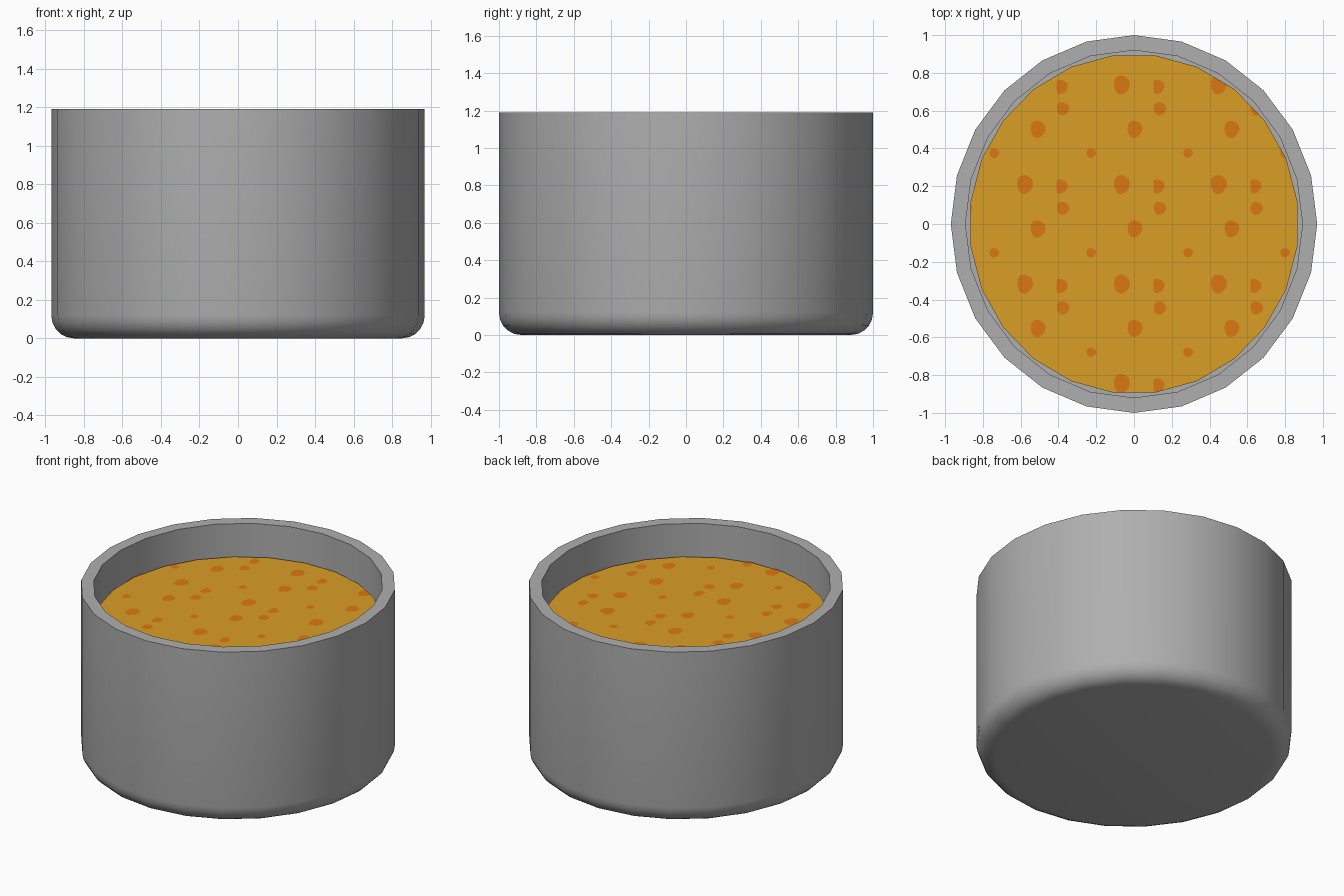
import bpy, bmesh, math
from mathutils import Vector

if "Cube" in bpy.data.objects:
    bpy.data.objects.remove(bpy.data.objects["Cube"])

SX = 0.97      # the pot is slightly narrower in x
SIDES = 24
LIQUID_Z = 0.97


def material(name, rgb):
    m = bpy.data.materials.new(name)
    m.diffuse_color = (*rgb, 1)
    m.use_nodes = True
    m.node_tree.nodes["Principled BSDF"].inputs["Base Color"].default_value = m.diffuse_color
    return m


def finish(bm, name, mat):
    me = bpy.data.meshes.new(name)
    bm.to_mesh(me)
    bm.free()
    me.materials.append(mat)
    ob = bpy.data.objects.new(name, me)
    bpy.context.collection.objects.link(ob)
    return ob


def ring(bm, r, z, offset=0.0):
    return [bm.verts.new((SX * r * math.cos(2 * math.pi * (i + offset) / SIDES),
                          r * math.sin(2 * math.pi * (i + offset) / SIDES), z))
            for i in range(SIDES)]


grey = material("grey metal", (0.43, 0.43, 0.43))
soup = material("golden soup", (0.70, 0.34, 0.019))
orange = material("orange spots", (0.71, 0.19, 0.006))

# Pot: rounded base, outer wall, flat rim, hollow inside
bev = 0.12
profile = [(1 - bev + bev * math.sin(a), bev - bev * math.cos(a))
           for a in (math.pi / 2 * k / 5 for k in range(6))]
profile += [(1.0, 1.19), (0.92, 1.19), (0.92, 0.10)]
bm = bmesh.new()
rings = [ring(bm, r, z) for r, z in profile]
for a, b in zip(rings, rings[1:]):
    for i in range(SIDES):
        j = (i + 1) % SIDES
        bm.faces.new((a[i], a[j], b[j], b[i]))
bm.faces.new(rings[0][::-1])
bm.faces.new(rings[-1])
bmesh.ops.recalc_face_normals(bm, faces=bm.faces[:])
pot = finish(bm, "pot", grey)
bpy.context.view_layer.objects.active = pot
pot.select_set(True)
bpy.ops.object.shade_smooth_by_angle(angle=math.radians(35))
pot.select_set(False)

# Soup surface: disc turned by half a side
bm = bmesh.new()
outline = ring(bm, 0.90, LIQUID_Z, 0.5)
rim = [v.co.copy() for v in outline]
bm.faces.new(outline)
finish(bm, "soup_surface", soup)

# Spots: one small group repeated on a grid: x, y, half width, half height, left cut
group = [(-0.065, 0.21, 0.043, 0.051, 1), (0.125, 0.20, 0.036, 0.038, 0.6),
         (0.136, 0.083, 0.034, 0.035, 1), (0.004, -0.025, 0.040, 0.046, 1),
         (0.286, -0.152, 0.026, 0.025, 1)]
bm = bmesh.new()
for ix in range(-3, 3):
    for iy in range(-2, 3):
        for x, y, w, h, cut in group:
            cx, cy = x + ix * 0.513, y + iy * 0.527
            if math.hypot(cx / SX, cy) > 0.96:
                continue
            pts = []
            for k in range(12):
                a = 2 * math.pi * k / 12
                s = 1 + 0.06 * math.sin(3 * a + 1)
                pts.append(bm.verts.new((cx + max(w * s * math.cos(a), -w * cut),
                                         cy + h * s * math.sin(a), LIQUID_Z + 0.003)))
            bm.faces.new(pts)
# trim the spots to the soup outline
for i in range(SIDES):
    p, q = rim[i], rim[(i + 1) % SIDES]
    d = q - p
    bmesh.ops.bisect_plane(bm, geom=bm.verts[:] + bm.edges[:] + bm.faces[:],
                           plane_co=p, plane_no=Vector((d.y, -d.x, 0)).normalized(),
                           clear_outer=True)
finish(bm, "soup_spots", orange)
